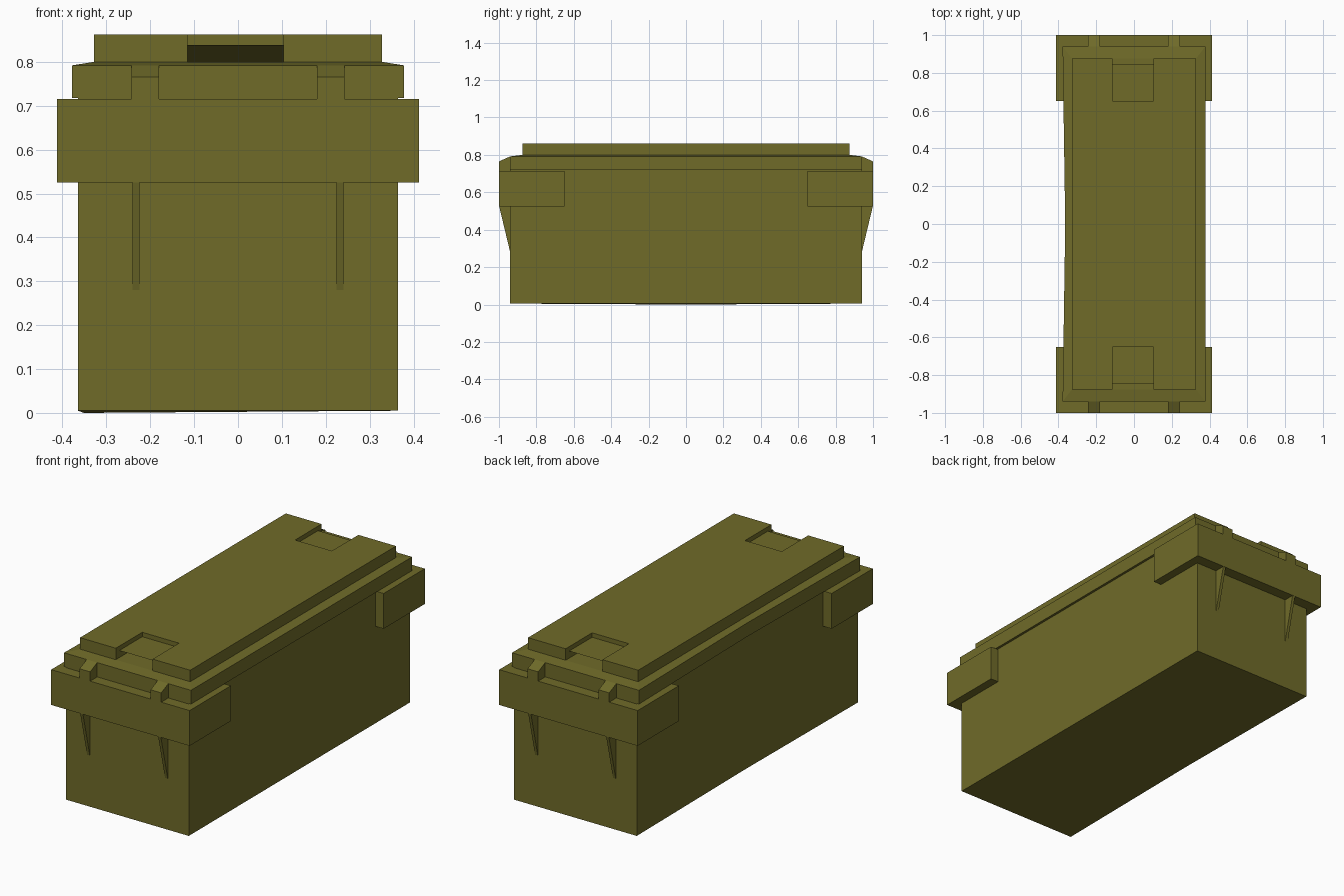
import bpy, bmesh

if "Cube" in bpy.data.objects:
    bpy.data.objects.remove(bpy.data.objects["Cube"])

olive = bpy.data.materials.new("olive_paint")
olive.diffuse_color = (0.16, 0.147, 0.022, 1)
olive.use_nodes = True
olive.node_tree.nodes["Principled BSDF"].inputs["Base Color"].default_value = olive.diffuse_color


def finish(name, bm):
    bmesh.ops.recalc_face_normals(bm, faces=bm.faces)
    me = bpy.data.meshes.new(name)
    bm.to_mesh(me)
    bm.free()
    me.materials.append(olive)
    ob = bpy.data.objects.new(name, me)
    bpy.context.collection.objects.link(ob)
    return ob


def loft(name, rings):
    """Closed solid through rings of equal point count."""
    bm = bmesh.new()
    loops = [[bm.verts.new(p) for p in r] for r in rings]
    n = len(loops[0])
    bm.faces.new(loops[0])
    bm.faces.new(loops[-1])
    for a, b in zip(loops, loops[1:]):
        for i in range(n):
            j = (i + 1) % n
            bm.faces.new((a[i], a[j], b[j], b[i]))
    return finish(name, bm)


def prism_x(name, profile, x0, x1):
    """Extrude a (y, z) profile along x."""
    return loft(name, [[(x, y, z) for y, z in profile] for x in (x0, x1)])


def prism_z(name, outline, z0, z1):
    """Extrude an (x, y) outline along z."""
    return loft(name, [[(x, y, z) for x, y in outline] for z in (z0, z1)])


def pinched(x, y, z, dent, z_mid=None):
    """Rectangle ring whose left side is dented at its middle."""
    return [(-x, -y, z), (x, -y, z), (x, y, z), (-x, y, z),
            (-x + dent, 0, z if z_mid is None else z_mid)]


# Case body, left wall slightly dented, bottom edge sagging at the dent
loft("case_body", [pinched(0.365, 0.94, 0.005, 0.014, 0.0),
                   pinched(0.365, 0.94, 0.718, 0.014)])

# Lid rim with a shallow sloped top
loft("lid_rim", [pinched(0.378, 0.94, 0.718, 0.014),
                 pinched(0.378, 0.94, 0.792, 0.014),
                 pinched(0.328, 0.875, 0.80, 0.0)])

# Raised lid plate with a grip notch at each end
PX, PY, NY, NL, NR = 0.328, 0.875, 0.65, -0.115, 0.104
plate = [(-PX, -PY), (NL, -PY), (NL, -NY), (NR, -NY), (NR, -PY), (PX, -PY),
         (PX, PY), (NR, PY), (NR, NY), (NL, NY), (NL, PY), (-PX, PY)]
prism_z("lid_plate", plate, 0.80, 0.862)

for s, end in ((-1, "front"), (1, "back")):
    # Undercut grip lip inside the notch
    prism_x(end + "_grip", [(s * 0.65, 0.838), (s * 0.845, 0.838), (s * 0.65, 0.80)], NL, NR)
    # Collar wrapping the end of the case
    prism_z(end + "_collar", [(-0.412, s * 1.0), (0.412, s * 1.0),
                              (0.412, s * 0.65), (-0.412, s * 0.65)], 0.525, 0.715)
    for m, side in ((-1, "left"), (1, "right")):
        # Latch with a sloped top
        prism_x(f"{end}_{side}_latch", [(s * 0.93, 0.71), (s * 1.0, 0.71), (s * 1.0, 0.765),
                                        (s * 0.94, 0.792), (s * 0.93, 0.792)], m * 0.18, m * 0.243)
        # Tapered support rib below the collar
        prism_x(f"{end}_{side}_rib", [(s * 0.935, 0.53), (s * 1.0, 0.53), (s * 0.94, 0.28),
                                      (s * 0.935, 0.28)], m * 0.224, m * 0.24)
